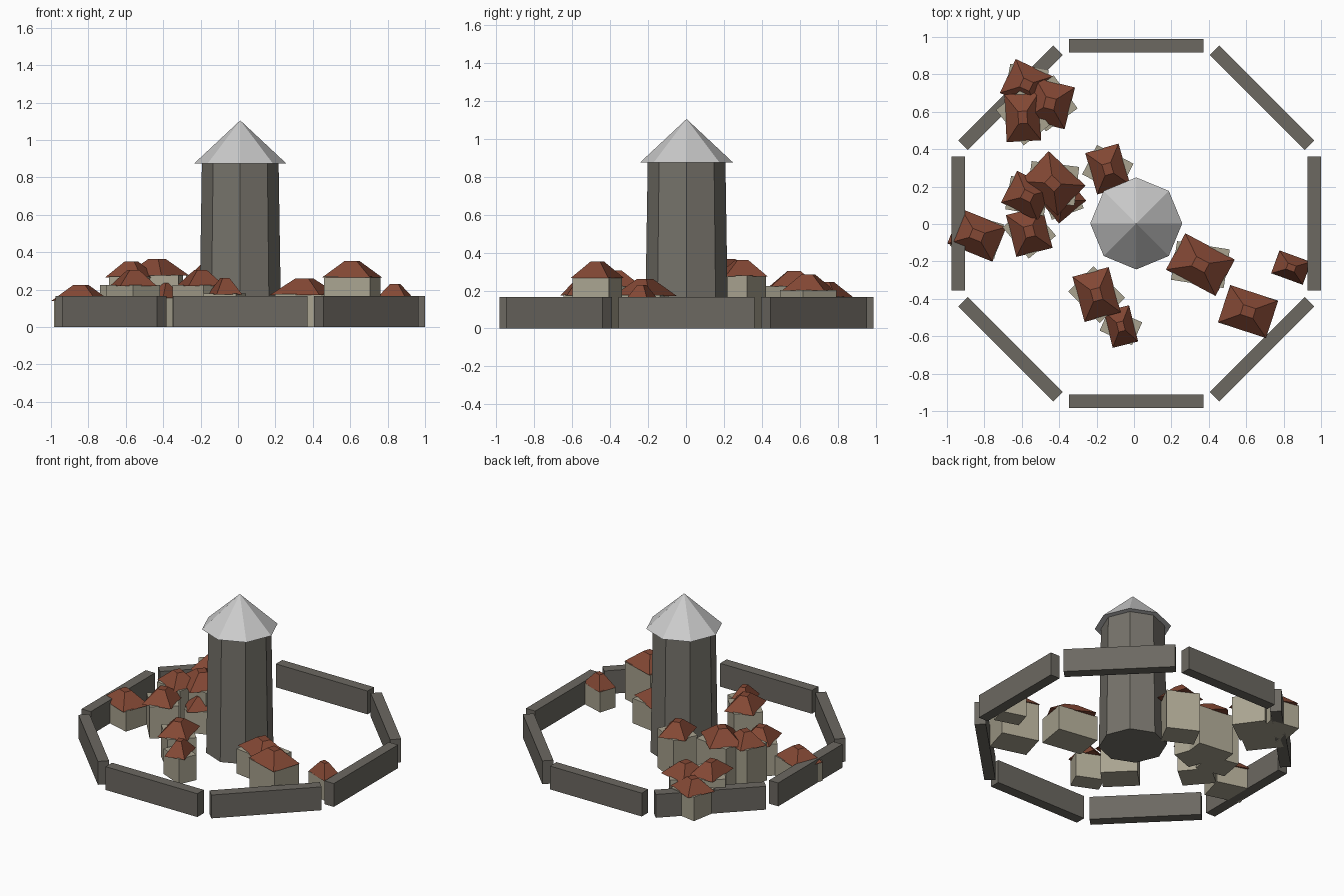
import bpy, math
from mathutils import Matrix, Vector

if "Cube" in bpy.data.objects:
    bpy.data.objects.remove(bpy.data.objects["Cube"])


def mat(name, r, g, b):
    m = bpy.data.materials.new(name)
    m.diffuse_color = (r, g, b, 1)
    m.use_nodes = True
    m.node_tree.nodes["Principled BSDF"].inputs["Base Color"].default_value = m.diffuse_color
    return m


STONE = mat("dark_stone", 0.15, 0.14, 0.12)
KEEP = mat("tower_stone", 0.18, 0.17, 0.145)
PLASTER = mat("plaster", 0.40, 0.37, 0.28)
TILE = mat("roof_tile", 0.23, 0.065, 0.035)

CX, CY = 0.012, 0.003


def box(name, x, y, sx, sy, h, deg, m):
    bpy.ops.mesh.primitive_cube_add(size=1, location=(x, y, h / 2),
                                    rotation=(0, 0, math.radians(deg)))
    o = bpy.context.object
    o.name = name
    o.scale = (sx, sy, h)
    o.data.materials.append(m)
    return o


def hip_roof(name, x, y, sx, sy, z0, z1, deg, m):
    # four-sided frustum with a small flat top
    bot = [(-.5, -.5), (.5, -.5), (.5, .5), (-.5, .5)]
    t = 0.26
    v = [(a * sx, b * sy, z0) for a, b in bot] + [(a * sx * t, b * sy * t, z1) for a, b in bot]
    f = [(3, 2, 1, 0), (4, 5, 6, 7)] + [(i, (i + 1) % 4, (i + 1) % 4 + 4, i + 4) for i in range(4)]
    me = bpy.data.meshes.new(name)
    me.from_pydata(v, [], f)
    me.materials.append(m)
    o = bpy.data.objects.new(name, me)
    o.location = (x, y, 0)
    o.rotation_euler = (0, 0, math.radians(deg))
    bpy.context.collection.objects.link(o)


# ring of eight wall segments
for i in range(8):
    a = math.radians(45 * i)
    box(f"wall_{i}", CX + 0.951 * math.cos(a), CY + 0.951 * math.sin(a),
        0.072, 0.718, 0.165, 45 * i, STONE)

# central tower and its pointed roof
bpy.ops.mesh.primitive_cone_add(vertices=8, radius1=0.219, radius2=0.205, depth=0.88,
                                location=(CX, CY, 0.44))
bpy.context.object.name = "tower"
bpy.context.object.data.materials.append(KEEP)
bpy.ops.mesh.primitive_cone_add(vertices=8, radius1=0.246, radius2=0, depth=0.23,
                                location=(CX, CY, 0.99))
bpy.context.object.name = "tower_roof"

# houses: x, y, roof length, roof width, roof angle, box angle, eaves z, top z
HOUSES = [
    (0.61, -0.468, 0.27, 0.21, -18, -16, 0.265, 0.352),
    (0.355, -0.217, 0.30, 0.22, -28, -9, 0.172, 0.26),
    (0.84, -0.233, 0.18, 0.13, -20, -17, 0.145, 0.23),
    (-0.20, -0.377, 0.20, 0.25, 15, 45, 0.22, 0.305),
    (-0.07, -0.548, 0.14, 0.20, 14, 66, 0.175, 0.263),
    (-0.14, 0.294, 0.185, 0.23, 16, 63, 0.275, 0.36),
    (-0.433, 0.217, 0.27, 0.22, -43, -7, 0.275, 0.365),
    (-0.38, 0.125, 0.19, 0.16, 40, 20, 0.155, 0.235),
    (-0.57, 0.15, 0.22, 0.19, -27, -10, 0.265, 0.35),
    (-0.56, -0.04, 0.20, 0.23, 14, 40, 0.22, 0.305),
    (-0.84, -0.06, 0.26, 0.20, -22, -16, 0.14, 0.225),
    (-0.45, 0.645, 0.22, 0.23, -14, 36, 0.20, 0.285),
    (-0.595, 0.57, 0.185, 0.255, 3, 38, 0.22, 0.303),
    (-0.575, 0.745, 0.22, 0.20, -25, -10, 0.165, 0.245),
]
for i, (x, y, l, w, ra, ba, z0, z1) in enumerate(HOUSES):
    box(f"house_{i}", x, y, l * 0.95, w * 0.95, z0 + 0.004, ba, PLASTER)
    hip_roof(f"house_roof_{i}", x, y, l, w, z0, z1, ra, TILE)
